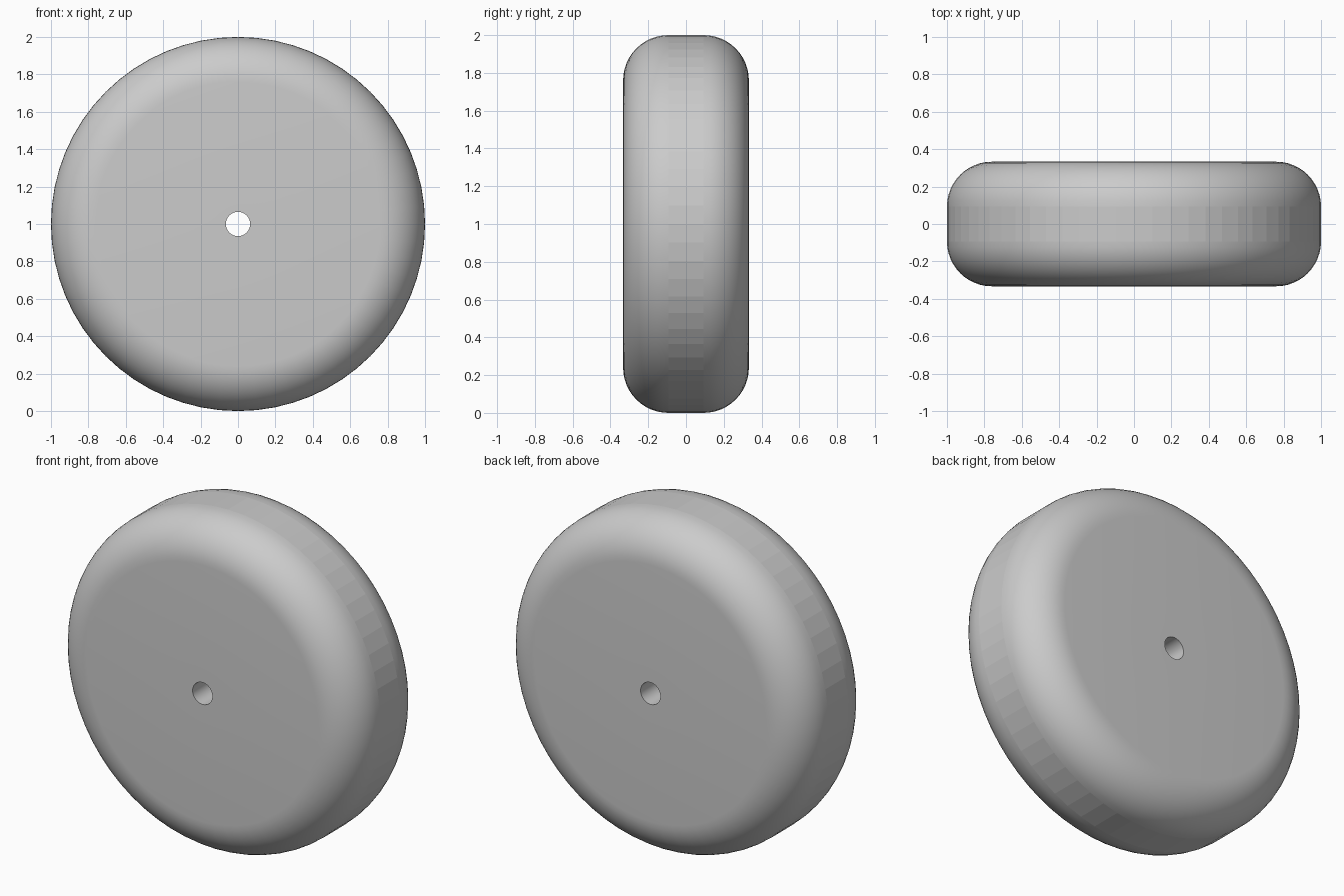
import bpy, bmesh
from math import sin, cos, pi, tau, radians
from mathutils import Vector

if "Cube" in bpy.data.objects:
    bpy.data.objects.remove(bpy.data.objects["Cube"], do_unlink=True)

RADIUS, HALF_WIDTH, FILLET, BORE = 1.0, 0.333, 0.24, 0.065
SEGMENTS, FILLET_STEPS = 64, 12

# Plain grey finish
grey = bpy.data.materials.new("plain_grey")
grey.use_nodes = True
colour = (0.6, 0.6, 0.6, 1)
grey.diffuse_color = colour
grey.node_tree.nodes["Principled BSDF"].inputs["Base Color"].default_value = colour

# Half cross-section: bore edge, flat side, rounded shoulder; then mirrored
half = [(BORE, -HALF_WIDTH)]
for i in range(FILLET_STEPS + 1):
    a = pi / 2 * i / FILLET_STEPS
    half.append((RADIUS - FILLET + FILLET * sin(a),
                 -HALF_WIDTH + FILLET - FILLET * cos(a)))
profile = half + [(r, -y) for r, y in reversed(half)]

# Wheel: closed cross-section spun around the axle
bm = bmesh.new()
verts = [bm.verts.new((r, y, RADIUS)) for r, y in profile]
edges = [bm.edges.new((v, verts[(i + 1) % len(verts)])) for i, v in enumerate(verts)]
bmesh.ops.spin(bm, geom=verts + edges, cent=(0, 0, RADIUS), axis=(0, 1, 0),
               angle=tau, steps=SEGMENTS, use_merge=True)
bmesh.ops.remove_doubles(bm, verts=bm.verts, dist=0.0001)
bmesh.ops.recalc_face_normals(bm, faces=bm.faces)

mesh = bpy.data.meshes.new("wheel")
bm.to_mesh(mesh)
bm.free()
mesh.materials.append(grey)
wheel = bpy.data.objects.new("wheel", mesh)
bpy.context.collection.objects.link(wheel)

# Smooth shoulders and bore, crisp bore rim, faceted tread band
bpy.context.view_layer.objects.active = wheel
wheel.select_set(True)
bpy.ops.object.shade_smooth_by_angle(angle=radians(30))
axle = Vector((0, 0, RADIUS))
for face in mesh.polygons:
    if abs(face.center.y) < 0.01 and (face.center - axle).length > RADIUS / 2:
        face.use_smooth = False
